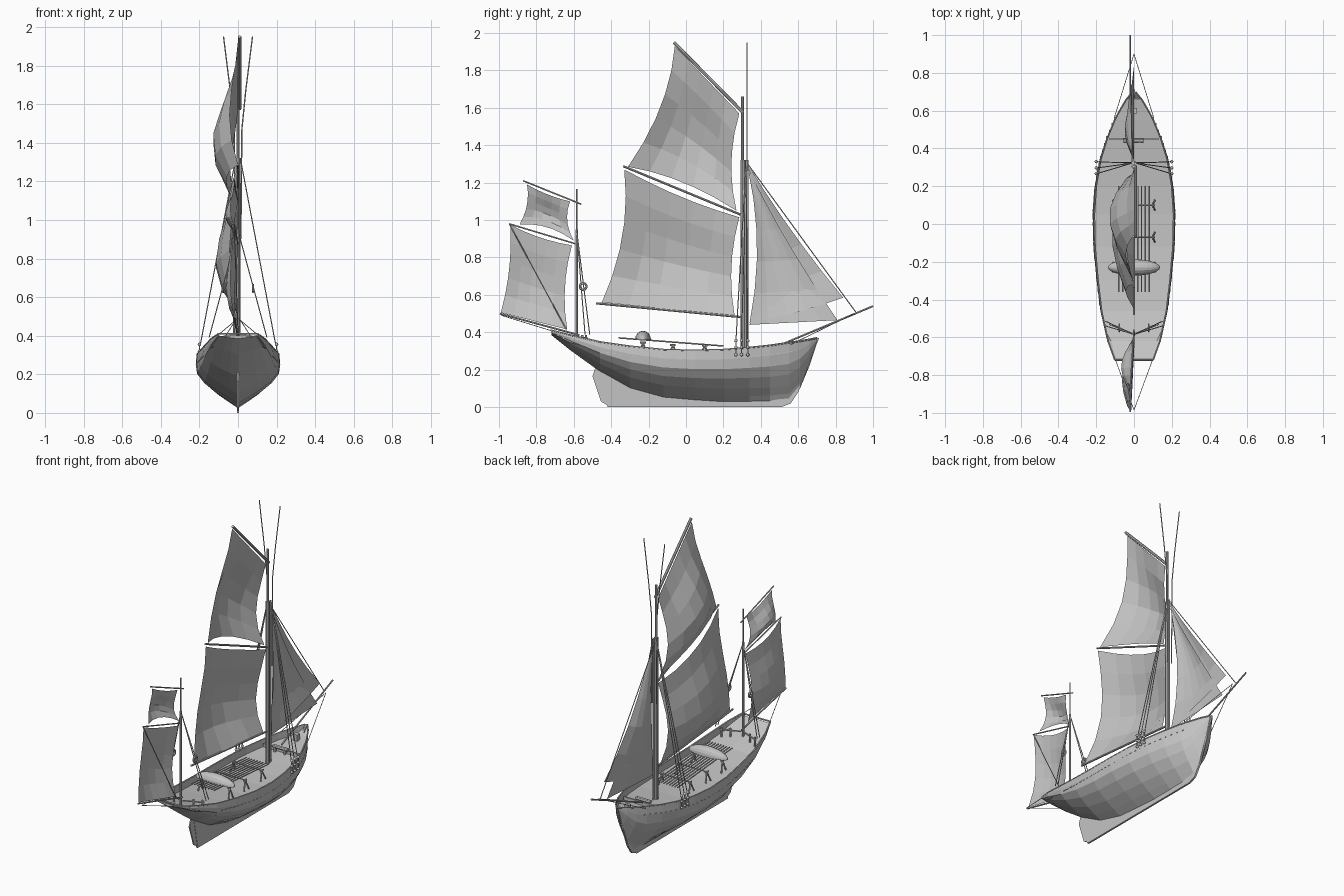
import bpy, bmesh, math
from mathutils import Vector, Matrix

if "Cube" in bpy.data.objects:
    bpy.data.objects.remove(bpy.data.objects["Cube"])

grey = bpy.data.materials.new("plain_grey")
grey.diffuse_color = (0.55, 0.55, 0.55, 1)
grey.use_nodes = True
grey.node_tree.nodes["Principled BSDF"].inputs["Base Color"].default_value = grey.diffuse_color


def finish(name, bm, smooth=False):
    bmesh.ops.recalc_face_normals(bm, faces=bm.faces)
    me = bpy.data.meshes.new(name)
    bm.to_mesh(me)
    bm.free()
    me.materials.append(grey)
    for p in me.polygons:
        p.use_smooth = smooth
    ob = bpy.data.objects.new(name, me)
    bpy.context.collection.objects.link(ob)
    return ob


def rods(name, items, mirror=False, sides=8):
    """items: (start, end, radius) tuples; mirror copies them across x."""
    bm = bmesh.new()
    for p, q, r in items:
        for s in ((1, -1) if mirror else (1,)):
            a, b = Vector(p), Vector(q)
            a.x *= s
            b.x *= s
            d = b - a
            m = Matrix.Translation((a + b) / 2) @ d.to_track_quat('Z', 'Y').to_matrix().to_4x4()
            bmesh.ops.create_cone(bm, cap_ends=True, segments=sides, radius1=r, radius2=r,
                                  depth=d.length, matrix=m)
    return finish(name, bm)


def path(points, r):
    return [(a, b, r) for a, b in zip(points, points[1:])]


def boxes(name, items):
    """items: (centre, size) pairs."""
    bm = bmesh.new()
    for c, s in items:
        bmesh.ops.create_cube(bm, size=1, matrix=Matrix.Translation(c) @ Matrix.Diagonal((*s, 1)))
    return finish(name, bm)


def plate(name, outline, thick):
    """Flat plate in the centre plane from a (y, z) outline."""
    bm = bmesh.new()
    f = bm.faces.new([bm.verts.new((-thick / 2, y, z)) for y, z in outline])
    ext = bmesh.ops.extrude_face_region(bm, geom=[f])
    bmesh.ops.translate(bm, vec=(thick, 0, 0),
                        verts=[v for v in ext['geom'] if isinstance(v, bmesh.types.BMVert)])
    return finish(name, bm)


def sail(name, top_luff, top_leech, foot_leech, foot_luff, bulge, luff=0.0, leech=0.0,
         top=0.0, foot=0.0, top_belly=0.0, foot_belly=0.0, swing=0.0, n=5):
    """Billowing sheet with hollow edges; corners are (y, z)."""
    bm = bmesh.new()
    A, B, C, D = (Vector(p) for p in (top_luff, top_leech, foot_leech, foot_luff))
    grid = []
    for j in range(n + 1):
        v = j / n
        row = []
        for i in range(n + 1):
            u = i / n
            p = A.lerp(B, u).lerp(D.lerp(C, u), v)
            cv, cu = 4 * v * (1 - v), 4 * u * (1 - u)
            y = p.x - luff * cv * (1 - u) + leech * cv * u
            z = p.y - top * cu * (1 - v) + foot * cu * v
            x = -bulge * math.sin(math.pi * v ** 1.4) * math.sin(math.pi * (0.12 + 0.75 * u))
            x -= cu * (top_belly * (1 - v) ** 2 + foot_belly * v ** 2) + swing * u
            row.append(bm.verts.new((x, y, z)))
        grid.append(row)
    for j in range(n):
        for i in range(n):
            bm.faces.new((grid[j][i], grid[j][i + 1], grid[j + 1][i + 1], grid[j + 1][i]))
    bmesh.ops.remove_doubles(bm, verts=bm.verts, dist=1e-5)
    return finish(name, bm)


# Hull stations: y, half beam, sheer height, keel height
ST = [(-0.72, 0.105, 0.41, 0.385), (-0.62, 0.142, 0.385, 0.305), (-0.46, 0.178, 0.348, 0.19),
      (-0.30, 0.198, 0.325, 0.10), (-0.12, 0.215, 0.307, 0.05), (0.05, 0.219, 0.302, 0.035),
      (0.20, 0.208, 0.307, 0.025), (0.34, 0.183, 0.318, 0.025), (0.45, 0.148, 0.33, 0.025),
      (0.55, 0.106, 0.345, 0.035), (0.61, 0.073, 0.353, 0.10), (0.66, 0.042, 0.362, 0.22),
      (0.70, 0.008, 0.37, 0.34)]


def at(y):
    for a, b in zip(ST, ST[1:]):
        if y <= b[0]:
            t = (y - a[0]) / (b[0] - a[0])
            return a[1] + t * (b[1] - a[1]), a[2] + t * (b[2] - a[2])
    return ST[-1][1], ST[-1][2]


# Hull shell with bulwark and deck
SEC = [(0, 0), (0.25, 0.12), (0.52, 0.26), (0.80, 0.45), (0.97, 0.63), (1.0, 0.82), (0.98, 1)]
bm = bmesh.new()
rings = []
for y, b, zs, zk in ST:
    fine = max(0, (y - 0.2) / 0.5)
    half = [(b * f ** (1 + 0.4 * fine), zk + (zs - zk) * h) for f, h in SEC]
    dz = zs - min(0.045, 0.5 * (zs - zk))
    half += [(b * 0.94, zs), (b * 0.94, dz), (0, dz + 0.004)]
    loop = half + [(-x, z) for x, z in half[-2:0:-1]]
    rings.append([bm.verts.new((x, y, z)) for x, z in loop])
for r, s in zip(rings, rings[1:]):
    for i in range(len(r)):
        k = (i + 1) % len(r)
        bm.faces.new((r[i], r[k], s[k], s[i]))
bm.faces.new(rings[0])
bm.faces.new(rings[-1])
finish("hull", bm)

# Cap rail, scuppers, keel and rudder
rail = [(b * 0.965, y, zs) for y, b, zs, zk in ST]
rods("cap_rail", path(rail, 0.005), mirror=True, sides=6)
rods("stern_rail", [((-0.1, -0.72, 0.41), (0.1, -0.72, 0.41), 0.005)])
marks = []
for i in range(29):
    y = -0.42 + i * 0.035
    b, zs = at(y)
    marks += [((s * b * 0.995, y, zs - 0.05), (0.004, 0.02, 0.004)) for s in (1, -1)]
boxes("scuppers", marks)
plate("keel_and_stem", [(-0.42, 0), (0.51, 0), (0.56, 0.02), (0.6, 0.08), (0.712, 0.37), (0.68, 0.36),
                        (0.55, 0.06), (0.4, 0.04), (-0.1, 0.06), (-0.3, 0.12), (-0.46, 0.2)], 0.012)
plate("rudder", [(-0.42, 0.01), (-0.455, 0.03), (-0.5, 0.165), (-0.485, 0.21), (-0.45, 0.21)], 0.008)

# Masts
rods("main_mast", [((0, 0.305, 0.25), (0, 0.305, 1.32), 0.013), ((0, 0.303, 1.25), (0, 0.303, 1.66), 0.008),
                   ((0.005, 0.328, 0.27), (0.005, 0.328, 1.32), 0.006)], sides=10)
rods("mizzen_mast", [((0, -0.585, 0.33), (0, -0.585, 0.95), 0.007),
                     ((0, -0.585, 0.9), (0, -0.585, 1.165), 0.004)])
# Booms, gaffs and bowsprit
rods("main_spars", [((0, -0.48, 0.555), (0, 0.31, 0.48), 0.006), ((0, -0.335, 1.288), (0, 0.295, 1.028), 0.006),
                    ((0.008, -0.065, 1.95), (0.008, 0.305, 1.575), 0.009)])
rods("mizzen_spars", [((-0.02, -0.995, 0.5), (0, -0.57, 0.385), 0.005), ((-0.02, -0.945, 0.98), (0, -0.58, 0.87), 0.004),
                      ((-0.02, -0.87, 1.21), (0, -0.56, 1.085), 0.004)])
rods("bowsprit", [((-0.02, 0.475, 0.32), (-0.02, 1.0, 0.54), 0.005)])

# Sails
sail("main_topsail", (0.285, 1.57), (-0.06, 1.93), (-0.31, 1.285), (0.27, 1.05), 0.11, 0.035, 0.05, 0.0, 0.035,
     foot_belly=0.06)
sail("main_sail", (0.285, 1.015), (-0.33, 1.27), (-0.45, 0.56), (0.26, 0.488), 0.11, 0.03, 0.05, 0.02, 0.0,
     top_belly=0.045)
sail("mizzen_topsail", (-0.62, 1.10), (-0.85, 1.19), (-0.89, 0.975), (-0.6, 0.89), 0.05, 0.025, 0.02, 0.01, 0.03,
     foot_belly=0.02, swing=0.02)
sail("mizzen_sail", (-0.61, 0.865), (-0.94, 0.975), (-0.99, 0.505), (-0.635, 0.415), 0.05, 0.025, 0.02, 0.015, 0.0,
     top_belly=0.02, swing=0.02)
sail("outer_jib", (0.33, 1.30), (0.33, 1.30), (0.34, 0.45), (0.84, 0.585), 0.05, 0.02, 0.045, 0.0, -0.01)
sail("inner_jib", (0.33, 1.28), (0.33, 1.28), (0.34, 0.44), (0.81, 0.465), 0.035, 0.02, 0.045)

# Shrouds, deadeyes and channels
R = 0.0028
CHAIN = (0.267, 0.297, 0.33)
rods("main_shrouds", [((0.012, 0.322, 1.32), (0.195, y, 0.355), R) for y in CHAIN], mirror=True, sides=6)
rods("whip_lines", path([(0.075, 0.325, 1.95), (0.04, 0.325, 1.67), (0.02, 0.325, 1.47), (0.015, 0.325, 0.9)], 0.0033),
     mirror=True, sides=6)
bm = bmesh.new()
for s in (1, -1):
    for y in CHAIN:
        for z in (0.28, 0.32, 0.355):
            bmesh.ops.create_uvsphere(bm, u_segments=8, v_segments=6, radius=0.009,
                                      matrix=Matrix.Translation((s * 0.2, y, z)))
finish("deadeyes", bm, True)
boxes("chainplates", [((s * 0.2, y, 0.318), (0.006, 0.007, 0.08)) for s in (1, -1) for y in CHAIN])
rods("mizzen_shrouds", [((0.004, -0.583, 0.93), (0.15, y, 0.39), R) for y in (-0.54, -0.515)],
     mirror=True, sides=6)
# Life rings on the mizzen shrouds
for side, x in (("left", -0.078), ("right", 0.078)):
    bpy.ops.mesh.primitive_torus_add(major_segments=14, minor_segments=6, major_radius=0.018, minor_radius=0.006,
                                     location=(x, -0.55, 0.645), rotation=(0, math.pi / 2, 0))
    bpy.context.object.name = "life_ring_" + side
    bpy.context.object.data.materials.append(grey)

# Stays and running lines
rods("centre_stays", [((-0.01, 0.33, 1.30), (-0.02, 0.91, 0.505), R),
                      ((-0.02, -0.945, 0.98), (0, -0.64, 0.415), R)], sides=6)
rods("side_stays", [((0.0, 0.9, 0.5), (0.105, 0.56, 0.335), 0.002), ((0.0, -0.985, 0.49), (0.12, -0.66, 0.39), 0.002)],
     mirror=True, sides=6)

# Trestles carrying spare spars
bits = []
for y, z in ((0.1, 0.33), (-0.07, 0.332), (-0.23, 0.345)):
    bits += [((0, y, z), (0.11, y, z), 0.004), ((0.1, y, z), (0.11, y - 0.025, 0.27), 0.005),
             ((0.1, y, z), (0.11, y + 0.025, 0.27), 0.005), ((0.1, y - 0.015, z), (0.1, y + 0.015, z), 0.005)]
rods("trestles", bits, mirror=True, sides=6)
rods("spare_spars", [((0.02 * i, -0.36, 0.37), (0.02 * i, 0.2, 0.327), 0.004) for i in range(-4, 5)], sides=6)

# Covered canister lying across the spars
bm = bmesh.new()
bmesh.ops.create_uvsphere(bm, u_segments=16, v_segments=12, radius=1,
                          matrix=Matrix.Rotation(math.pi / 2, 4, 'Y'))
bmesh.ops.bisect_plane(bm, geom=bm.verts[:] + bm.edges[:] + bm.faces[:], plane_co=(0, 0, 0),
                       plane_no=(0, 0, -1), clear_outer=True)
bmesh.ops.holes_fill(bm, edges=[e for e in bm.edges if e.is_boundary])
for v in bm.verts:
    v.co = (v.co.x * 0.138, -0.23 + v.co.y * 0.043, 0.358 + v.co.z * 0.05)
finish("canister", bm)

# Foredeck beam, windlass, bitts and pin rails
boxes("foredeck_fittings", [((0, 0.45, 0.3), (0.26, 0.012, 0.02)), ((0, 0.6, 0.325), (0.03, 0.03, 0.05)),
                            ((0.03, 0.44, 0.3), (0.012, 0.02, 0.05)), ((-0.04, 0.44, 0.3), (0.012, 0.02, 0.05))])
rods("windlass", [((-0.055, 0.44, 0.318), (0.05, 0.44, 0.318), 0.012)])
rods("pin_rails", [((0.01, -0.58, 0.37), (0.13, -0.53, 0.37), 0.005), ((0.07, -0.555, 0.33), (0.07, -0.555, 0.385), 0.006),
                   ((0.12, -0.535, 0.32), (0.12, -0.535, 0.385), 0.006)], mirror=True, sides=6)
